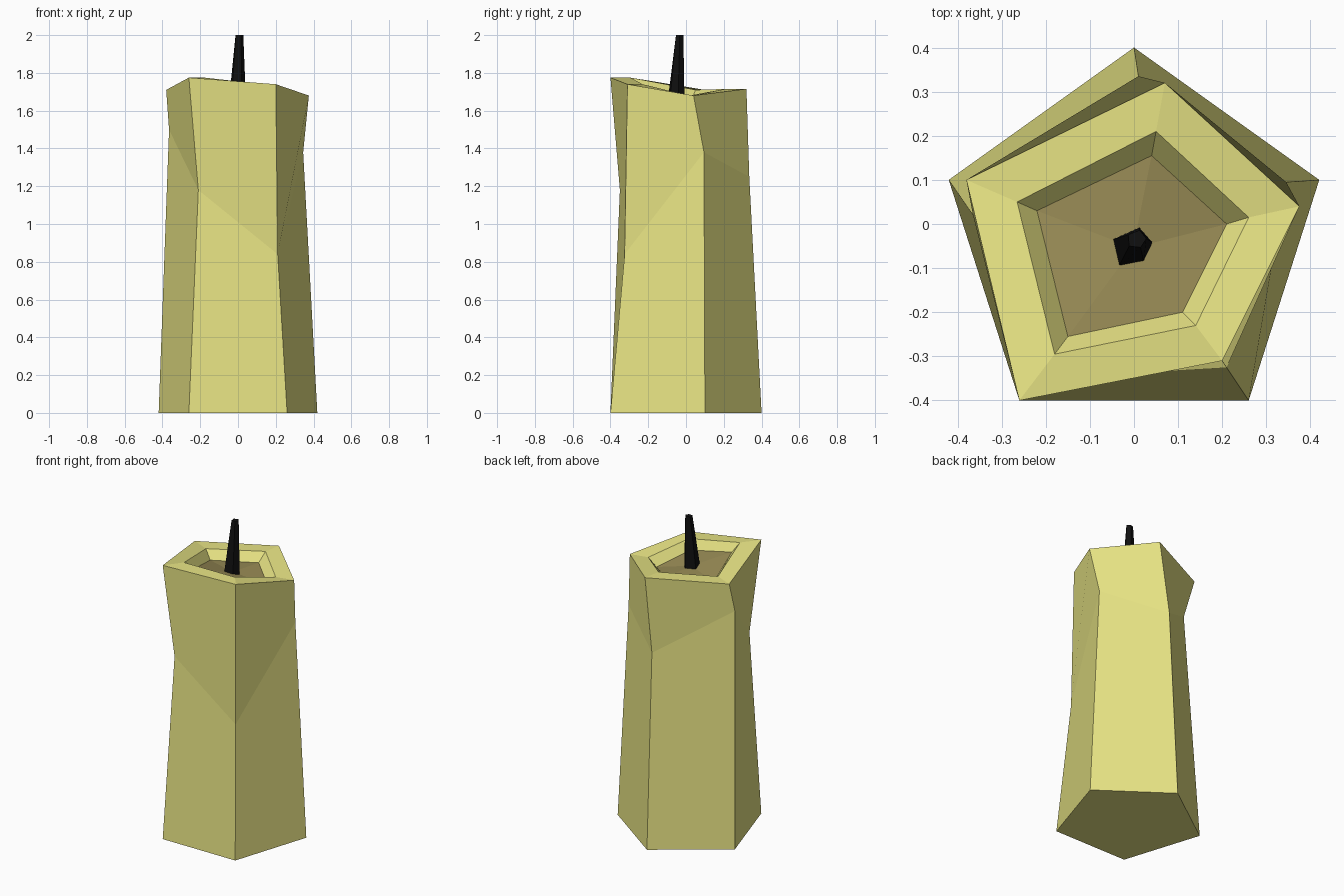
import bpy

if "Cube" in bpy.data.objects:
    bpy.data.objects.remove(bpy.data.objects["Cube"])


def material(name, rgb):
    m = bpy.data.materials.new(name)
    m.diffuse_color = (*rgb, 1)
    m.use_nodes = True
    m.node_tree.nodes["Principled BSDF"].inputs["Base Color"].default_value = m.diffuse_color
    return m


def loft(name, rings, mat, cap_start=True, cap_end=True):
    """Skin a stack of equal-sized rings (listed counter-clockwise) into one flat-shaded object."""
    n = len(rings[0])
    verts = [p for ring in rings for p in ring]
    faces = []
    for k in range(len(rings) - 1):
        a, b = k * n, (k + 1) * n
        faces += [(a + i, a + (i + 1) % n, b + (i + 1) % n, b + i) for i in range(n)]
    if cap_start:
        faces.append(tuple(reversed(range(n))))
    if cap_end:
        faces.append(tuple(range(len(verts) - n, len(verts))))
    mesh = bpy.data.meshes.new(name)
    mesh.from_pydata(verts, [], faces)
    mesh.materials.append(mat)
    obj = bpy.data.objects.new(name, mesh)
    bpy.context.collection.objects.link(obj)
    return obj


def flat(points, z):
    return [(x, y, z) for x, y in points]


wax = material("wax", (0.80, 0.77, 0.23))
melted = material("melted_wax", (0.31, 0.255, 0.09))
black = material("burnt_wick", (0.005, 0.005, 0.005))

# Ring order: back, left, front left, front right, right
base = flat([(0, 0.40), (-0.42, 0.10), (-0.26, -0.40), (0.26, -0.40), (0.42, 0.10)], 0)
waist = [(0.01, 0.335, 1.25), (-0.365, 0.02, 1.50), (-0.21, -0.35, 1.18),
         (0.21, -0.325, 0.84), (0.345, 0.095, 1.38)]
rim = [(0.07, 0.32, 1.715), (-0.38, 0.10, 1.71), (-0.26, -0.40, 1.775),
       (0.20, -0.31, 1.74), (0.375, 0.04, 1.68)]
lip_xy = [(0.05, 0.21), (-0.265, 0.05), (-0.18, -0.295), (0.14, -0.23), (0.26, 0.015)]
pool_xy = [(0.04, 0.155), (-0.22, 0.03), (-0.15, -0.255), (0.11, -0.20), (0.21, 0)]
lip = [(x, y, r[2]) for (x, y), r in zip(lip_xy, rim)]
pool = [(x, y, r[2] - 0.055) for (x, y), r in zip(pool_xy, rim)]

# Candle body with the hollow in its top
loft("candle_body", [base, waist, rim, lip, pool], wax, cap_end=False)

# Melted wax floor, fanned to its middle
middle = tuple(sum(c) / 5 for c in zip(*pool))
mesh = bpy.data.meshes.new("melted_pool")
mesh.from_pydata(pool + [middle], [], [(i, (i + 1) % 5, 5) for i in range(5)])
mesh.materials.append(melted)
bpy.context.collection.objects.link(bpy.data.objects.new("melted_pool", mesh))

# Tapered, slightly leaning wick
wick_base = flat([(0.012, -0.008), (-0.048, -0.035), (-0.035, -0.097),
                  (0.022, -0.085), (0.042, -0.042)], 1.65)
wick_top = flat([(0.013, -0.014), (-0.013, -0.024), (-0.011, -0.05),
                 (0.015, -0.053), (0.028, -0.033)], 2.0)
loft("wick", [wick_base, wick_top], black)
